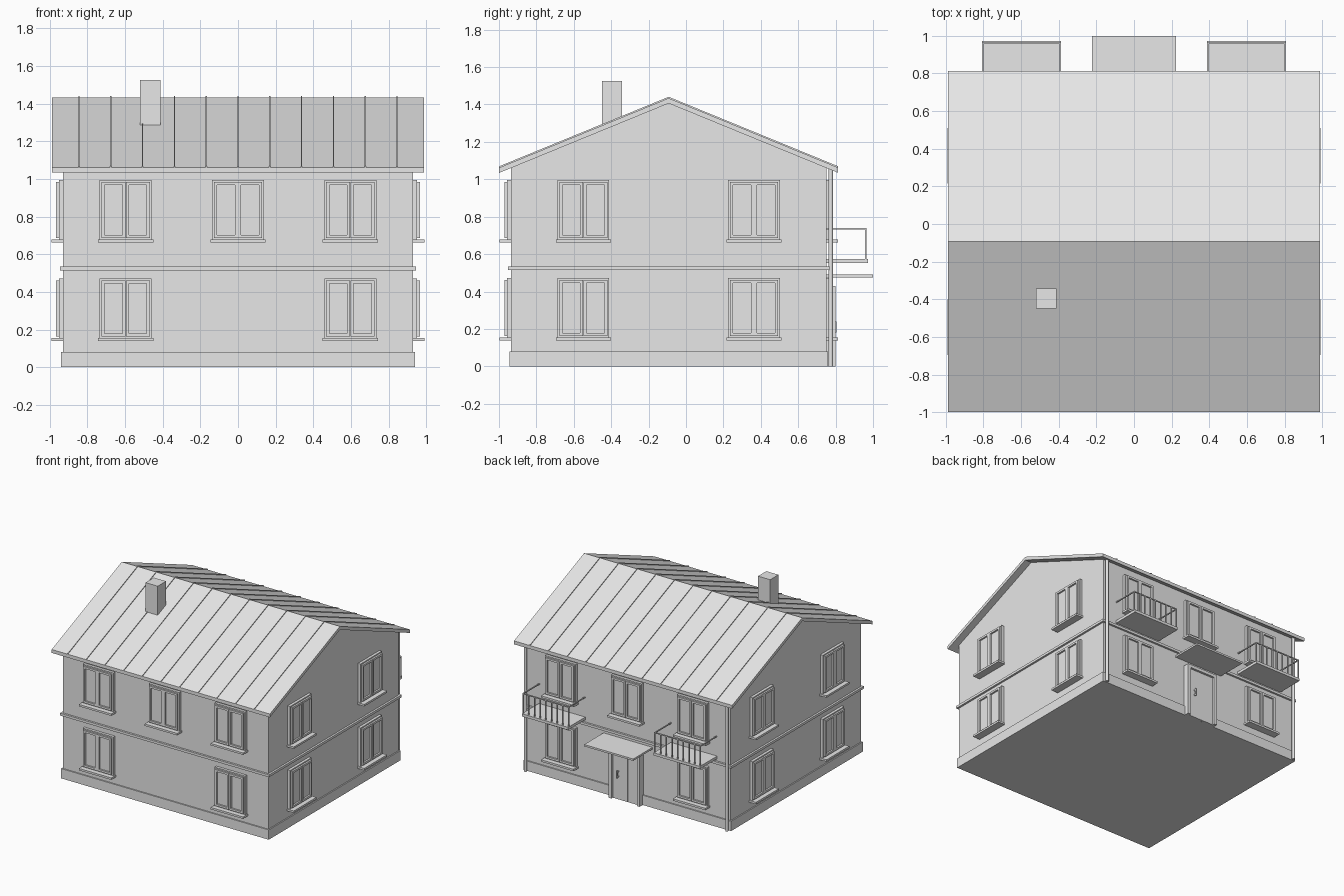
import bpy
import bmesh
from mathutils import Vector

cube = bpy.data.objects.get("Cube")
if cube:
    bpy.data.objects.remove(cube, do_unlink=True)

grey = bpy.data.materials.new("plain_grey")
grey.use_nodes = True
grey.diffuse_color = (0.8, 0.8, 0.8, 1)
grey.node_tree.nodes["Principled BSDF"].inputs["Base Color"].default_value = grey.diffuse_color

MID = -0.0925          # y of the ridge and of the house centre
HX, HY = 0.93, 0.8425  # half width and half depth of the walls
EAVE = 0.906           # half span of the roof
SLOPE = 0.41
RIDGE = 1.434


def finish(name, bm):
    bmesh.ops.recalc_face_normals(bm, faces=bm.faces)
    mesh = bpy.data.meshes.new(name)
    bm.to_mesh(mesh)
    bm.free()
    mesh.materials.append(grey)
    obj = bpy.data.objects.new(name, mesh)
    bpy.context.collection.objects.link(obj)
    return obj


def add_box(bm, a, b):
    a, b = Vector(a), Vector(b)
    verts = bmesh.ops.create_cube(bm, size=1)["verts"]
    for v in verts:
        v.co = (a + b) / 2 + v.co * (b - a)


def boxes(name, pairs):
    bm = bmesh.new()
    for a, b in pairs:
        add_box(bm, a, b)
    return finish(name, bm)


def prism(name, profile, x0, x1):
    """Extrude a (y, z) profile along x."""
    bm = bmesh.new()
    face = bm.faces.new([bm.verts.new((x0, y, z)) for y, z in profile])
    out = bmesh.ops.extrude_face_region(bm, geom=[face])["geom"]
    moved = [g for g in out if isinstance(g, bmesh.types.BMVert)]
    bmesh.ops.translate(bm, verts=moved, vec=(x1 - x0, 0, 0))
    return finish(name, bm)


def on_wall(side, u, d, z):
    """Turn wall coordinates (along, outward, up) into a position."""
    return {"front": (u, MID - HY - d, z), "back": (u, MID + HY + d, z),
            "left": (HX + d, MID + u, z), "right": (-HX - d, MID + u, z)}[side]


def wall_boxes(name, side, pairs):
    return boxes(name, [(on_wall(side, *a), on_wall(side, *b)) for a, b in pairs])


def border(u0, u1, z0, z1, w, d):
    """Four bars around an opening."""
    return [((u0, 0, z0), (u0 + w, d, z1)), ((u1 - w, 0, z0), (u1, d, z1)),
            ((u0 + w, 0, z1 - w), (u1 - w, d, z1)), ((u0 + w, 0, z0), (u1 - w, d, z0 + w))]


def window(side, u, z):
    w, h = 0.138, 0.318
    parts = border(u - w, u + w, z, z + h, 0.014, 0.022)
    for s0, s1 in ((-w + 0.01, -0.001), (0.001, w - 0.01)):
        parts += border(u + s0, u + s1, z + 0.01, z + h - 0.01, 0.016, 0.036)
    parts.append(((u - w + 0.01, 0, z + 0.01), (u + w - 0.01, 0.022, z + h - 0.01)))
    wall_boxes("window_" + side, side, parts)
    wall_boxes("window_sill_" + side, side,
               [((u - w - 0.009, -0.01, z - 0.015), (u + w + 0.009, 0.062, z + 0.001))])


# Walls with gables, plinth and floor band
def under(y):
    return RIDGE - 0.028 - SLOPE * y


prism("walls", [(MID - HY, 0), (MID + HY, 0), (MID + HY, under(HY)),
                (MID, under(0)), (MID - HY, under(HY))], -HX, HX)
for name, grow, z0, z1 in (("plinth", 0.01, 0, 0.08), ("floor_band", 0.016, 0.515, 0.535)):
    boxes(name, [((-HX - grow, MID - HY - grow, z0), (HX + grow, MID + HY + grow, z1))])


# Roof slab and standing seams
def roof_profile(low, high):
    drop = SLOPE * EAVE
    return [(MID - EAVE, low - drop), (MID, low), (MID + EAVE, low - drop),
            (MID + EAVE, high - drop), (MID, high), (MID - EAVE, high - drop)]


prism("roof", roof_profile(RIDGE - 0.028, RIDGE), -0.988, 0.988)
for i in range(-5, 6):
    x = i * 0.169
    prism("roof_seam", roof_profile(RIDGE - 0.005, RIDGE + 0.007), x - 0.003, x + 0.003)

# Chimney
boxes("chimney", [((-0.522, -0.45, 1.2), (-0.412, -0.343, 1.525))])

# Windows
LOW, HIGH = 0.153, 0.677
for side in ("front", "back"):
    for u in (-0.597, 0.597):
        window(side, u, LOW)
    for u in (-0.597, 0, 0.597):
        window(side, u, HIGH)
for side in ("left", "right"):
    for u in (-0.456, 0.456):
        for z in (LOW, HIGH):
            window(side, u, z)

# Entrance: frame, two leaves, handle and canopy
D = 0.14
wall_boxes("door_frame", "back", [((-D, 0, 0), (-D + 0.025, 0.05, 0.43)),
                                  ((D - 0.025, 0, 0), (D, 0.05, 0.43)),
                                  ((-D, 0, 0.405), (D, 0.05, 0.43))])
wall_boxes("door_leaves", "back", [((-D + 0.025, 0, 0), (-0.022, 0.032, 0.405)),
                                   ((-0.018, 0, 0), (D - 0.025, 0.032, 0.405))])
wall_boxes("door_handle", "back", [((0.06, 0.045, 0.18), (0.07, 0.055, 0.24)),
                                   ((0.06, 0.03, 0.185), (0.07, 0.046, 0.195)),
                                   ((0.06, 0.03, 0.225), (0.07, 0.046, 0.235))])
wall_boxes("entrance_canopy", "back", [((-0.222, -0.01, 0.475), (0.222, 0.25, 0.49))])

# Balconies with railings
for cx in (-0.597, 0.597):
    W, OUT, TOP, R = 0.21, 0.222, 0.74, 0.004
    wall_boxes("balcony_slab", "back", [((cx - W, -0.01, 0.553), (cx + W, OUT, 0.575))])
    edge = W - R
    bars = [((cx - W, OUT - 4 * R, TOP - 2 * R), (cx + W, OUT - 2 * R, TOP))]
    for s in (-edge, edge):
        bars.append(((cx + s - R, 0, TOP - 2 * R), (cx + s + R, OUT - 2 * R, TOP)))
    for i in range(9):
        u = cx - edge + i * edge / 4
        bars.append(((u - R, OUT - 4 * R, 0.57), (u + R, OUT - 2 * R, TOP - R)))
    wall_boxes("balcony_railing", "back", bars)

# Downpipes at the back corners
for x in (-0.912, 0.912):
    bpy.ops.mesh.primitive_cylinder_add(vertices=16, radius=0.012, depth=1.06,
                                        location=(x, MID + HY + 0.024, 0.53))
    pipe = bpy.context.object
    pipe.name = "downpipe"
    pipe.data.materials.append(grey)
    bpy.ops.object.shade_smooth_by_angle()
